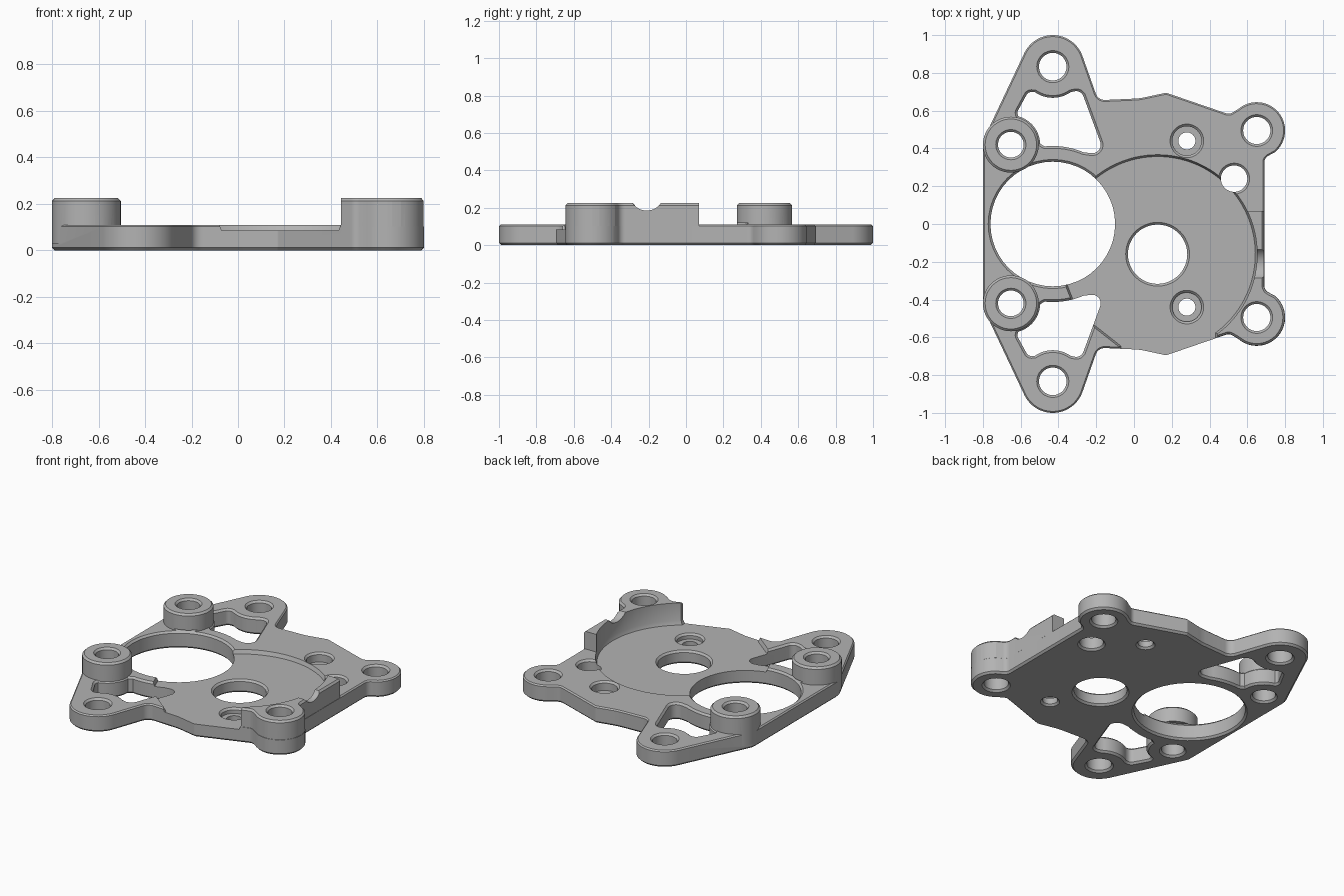
import bpy, bmesh, math
from mathutils import Vector

if "Cube" in bpy.data.objects:
    bpy.data.objects.remove(bpy.data.objects["Cube"], do_unlink=True)

grey = bpy.data.materials.new("plain_grey")
grey.use_nodes = True
COLOUR = (0.45, 0.45, 0.45, 1)
grey.diffuse_color = COLOUR
grey.node_tree.nodes["Principled BSDF"].inputs["Base Color"].default_value = COLOUR

C = 0.012                        # chamfer
PLATE, FLOOR, TALL = 0.11, 0.085, 0.225


def arc(cx, cy, r, a0, a1, n=24):
    out = []
    for i in range(n + 1):
        a = math.radians(a0 + (a1 - a0) * i / n)
        out.append((cx + r * math.cos(a), cy + r * math.sin(a), 0))
    return out


def circle(cx, cy, r, n=48):
    return arc(cx, cy, r, 0, 360, n)[:-1]


def rounded(corners):
    """Closed outline; the third value of each corner is its fillet radius."""
    out = []
    for i, (x, y, r) in enumerate(corners):
        p = Vector((x, y))
        if r == 0:
            out.append(p)
            continue
        u = (Vector(corners[i - 1][:2]) - p).normalized()
        v = (Vector(corners[(i + 1) % len(corners)][:2]) - p).normalized()
        half = u.angle(v) / 2
        t = r / math.tan(half)
        centre = p + (u + v).normalized() * r / math.sin(half)
        a, b = p + u * t - centre, p + v * t - centre
        sweep = a.angle_signed(b)
        for k in range(9):
            ang = -sweep * k / 8
            c, s = math.cos(ang), math.sin(ang)
            out.append(centre + Vector((a.x * c - a.y * s, a.x * s + a.y * c)))
    return out


def offset(pts, d):
    """Move a counter-clockwise outline outward by d."""
    out = []
    for i, p in enumerate(pts):
        e, f = p - pts[i - 1], pts[(i + 1) % len(pts)] - p
        n1 = Vector((e.y, -e.x)).normalized()
        n2 = Vector((f.y, -f.x)).normalized()
        out.append(p + (n1 + n2) * d / max(0.4, 1 + n1.dot(n2)))
    return out


def loft(name, corners, layers):
    """Solid from one outline stacked at (height, offset) layers."""
    pts = rounded(corners)
    bm = bmesh.new()
    rings = [[bm.verts.new((p.x, p.y, z)) for p in offset(pts, d)] for z, d in layers]
    n = len(pts)
    for lo, hi in zip(rings, rings[1:]):
        for i in range(n):
            j = (i + 1) % n
            bm.faces.new((lo[i], lo[j], hi[j], hi[i]))
    bm.faces.new(rings[0][::-1])
    bm.faces.new(rings[-1])
    bmesh.ops.recalc_face_normals(bm, faces=bm.faces)
    mesh = bpy.data.meshes.new(name)
    bm.to_mesh(mesh)
    bm.free()
    mesh.materials.append(grey)
    ob = bpy.data.objects.new(name, mesh)
    bpy.context.collection.objects.link(ob)
    return ob


def combine(body, tool, operation):
    mod = body.modifiers.new("cut", 'BOOLEAN')
    mod.operation, mod.solver, mod.object = operation, 'EXACT', tool
    bpy.context.view_layer.objects.active = body
    bpy.ops.object.modifier_apply(modifier=mod.name)
    bpy.data.objects.remove(tool, do_unlink=True)


def through(top):
    """Layers of a through cutter that chamfers both rims."""
    return [(-0.01, C + 0.01), (C, 0), (top - C, 0), (top + 0.01, C + 0.01)]


def mirrored(corners):
    return [(x, -y, r) for x, y, r in reversed(corners)]


# Plate outline: back half, then mirrored to the front
back = [(0.69, 0.35, 0.04)]
back += arc(0.65, 0.495, 0.15, -50, 130)
back += [(0.505, 0.58, 0.04), (0.17, 0.695, 0.02), (0.03, 0.665, 0.3), (-0.19, 0.655, 0.05)]
back += arc(-0.43, 0.833, 0.167, 21, 154)
back += [(-0.8, 0.44, 0.1)]
outline = back + mirrored(back)
plate = loft("mounting_plate", outline, [(0, -C), (C, 0), (PLATE - 0.008, 0), (PLATE, -0.008)])

# Raised wall along the front right edge, with a rounded notch
wall = loft("raised_wall", outline, [(0.02, -0.001), (TALL - C, -0.001), (TALL, -C)])
zone = loft("wall_zone", [(0.44, -0.9, 0), (0.9, -0.9, 0), (0.9, 0.07, 0), (0.44, 0.07, 0)],
            [(0.01, 0), (0.4, 0)])
combine(wall, zone, 'INTERSECT')
notch = loft("notch", circle(0, 0, 0.09), [(0.4, 0), (0.9, 0)])
notch.rotation_euler = (0, math.pi / 2, 0)
notch.location = (0, -0.21, 0.275)
bpy.context.view_layer.update()
combine(wall, notch, 'DIFFERENCE')
combine(plate, wall, 'UNION')

# Shallow round recess that runs out to the front edge
recess = arc(0.125, -0.16, 0.527, -53, 150, 64)
recess += [(-0.4, -0.2, 0), (-0.365, -0.32, 0), (-0.33, -0.41, 0), (-0.22, -0.54, 0),
           (-0.08, -0.65, 0), (-0.08, -0.8, 0), (0.442, -0.8, 0)]
combine(plate, loft("recess", recess, [(FLOOR, -0.01), (PLATE, 0), (0.4, 0)]), 'DIFFERENCE')

# Rounded pockets inside the two ears
pocket = [(-0.153, 0.365, 0.045), (-0.28, 0.71, 0.04)]
pocket += arc(-0.43, 0.833, 0.165, -55, -125, 12)
pocket += [(-0.56, 0.70, 0.03), (-0.62, 0.59, 0.03)]
pocket += arc(-0.652, 0.42, 0.155, 75, 2, 12)
pocket += arc(-0.43, 0, 0.413, 96, 67, 10)
combine(plate, loft("back_pocket", pocket, through(PLATE)), 'DIFFERENCE')
combine(plate, loft("front_pocket", mirrored(pocket), through(PLATE)), 'DIFFERENCE')

# Tall bosses on the left edge
for s in (1, -1):
    boss = loft("boss", circle(-0.652, s * 0.42, 0.148), [(0.03, 0), (TALL - C, 0), (TALL, -C)])
    combine(plate, boss, 'UNION')

# Holes: x, y, radius, height of the upper rim
holes = [(-0.43, 0, 0.33, PLATE), (0.125, -0.16, 0.157, FLOOR), (0.53, 0.24, 0.07, PLATE),
         (0.65, 0.495, 0.072, PLATE), (0.65, -0.495, 0.072, TALL)]
for s in (1, -1):
    holes += [(-0.43, s * 0.833, 0.073, PLATE), (-0.652, s * 0.42, 0.068, TALL)]
for x, y, r, top in holes:
    combine(plate, loft("hole", circle(x, y, r), through(top)), 'DIFFERENCE')

# Counterbored screw holes
for y, top in ((0.44, PLATE), (-0.44, FLOOR)):
    bore = loft("counterbore", circle(0.28, y, 0.077),
                [(0.05, 0), (top - C, 0), (top + 0.01, C + 0.01)])
    combine(plate, bore, 'DIFFERENCE')
    combine(plate, loft("screw_hole", circle(0.28, y, 0.045),
                        [(-0.01, C + 0.01), (C, 0), (0.2, 0)]), 'DIFFERENCE')

# Smooth the curved walls, keep the rims crisp
bpy.ops.object.select_all(action='DESELECT')
plate.select_set(True)
bpy.context.view_layer.objects.active = plate
bpy.ops.object.shade_smooth_by_angle(angle=math.radians(30))
